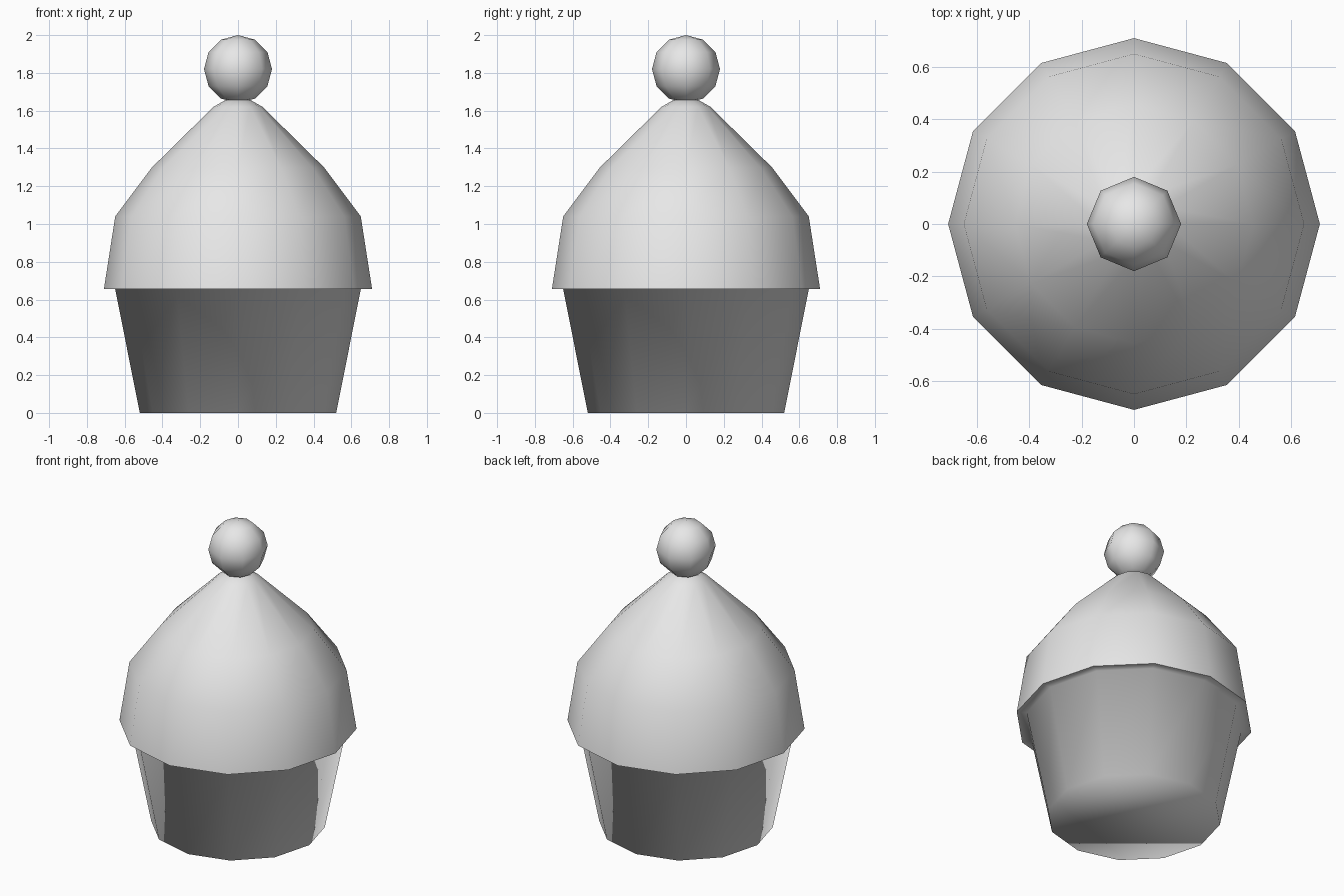
import bpy, bmesh, math

if "Cube" in bpy.data.objects:
    bpy.data.objects.remove(bpy.data.objects["Cube"])

grey = bpy.data.materials.new("light_grey")
grey.diffuse_color = (0.8, 0.8, 0.8, 1)
grey.use_nodes = True
grey.node_tree.nodes["Principled BSDF"].inputs["Base Color"].default_value = grey.diffuse_color


def lathe(name, profile, sides, cap_bottom=False, cap_top=False):
    """Spin (radius, z) points around z; a zero radius closes to a point."""
    bm = bmesh.new()
    rings = []
    for r, z in profile:
        n = sides if r > 0 else 1
        rings.append([bm.verts.new((r * math.cos(2 * math.pi * i / sides),
                                    r * math.sin(2 * math.pi * i / sides), z))
                      for i in range(n)])
    for low, high in zip(rings, rings[1:]):
        for i in range(sides):
            j = (i + 1) % sides
            corners = [low[i % len(low)], low[j % len(low)],
                       high[j % len(high)], high[i % len(high)]]
            bm.faces.new(list(dict.fromkeys(corners)))
    if cap_bottom:
        bm.faces.new(rings[0][::-1])
    if cap_top:
        bm.faces.new(rings[-1])
    mesh = bpy.data.meshes.new(name)
    bm.to_mesh(mesh)
    bm.free()
    mesh.materials.append(grey)
    obj = bpy.data.objects.new(name, mesh)
    bpy.context.collection.objects.link(obj)
    # Smooth sides with crisp rim and base
    bpy.ops.object.select_all(action='DESELECT')
    obj.select_set(True)
    bpy.context.view_layer.objects.active = obj
    bpy.ops.object.shade_smooth_by_angle(angle=math.radians(85))
    return obj


# Tapered paper cup, flaring into the flat underside of the frosting
lathe("cup", [(0.52, 0), (0.65, 0.655), (0.71, 0.655)], 12, cap_bottom=True)

# Domed frosting
lathe("frosting", [(0.71, 0.655), (0.65, 1.04), (0.455, 1.30),
                   (0.13, 1.62), (0.065, 1.657)], 12, cap_top=True)

# Cherry: eight-sided ball with six bands
R, ZC = 0.18, 1.82
ball = [(0 if k in (0, 6) else R * math.sin(math.pi * k / 6),
         ZC - R * math.cos(math.pi * k / 6)) for k in range(7)]
lathe("cherry", ball, 8)
